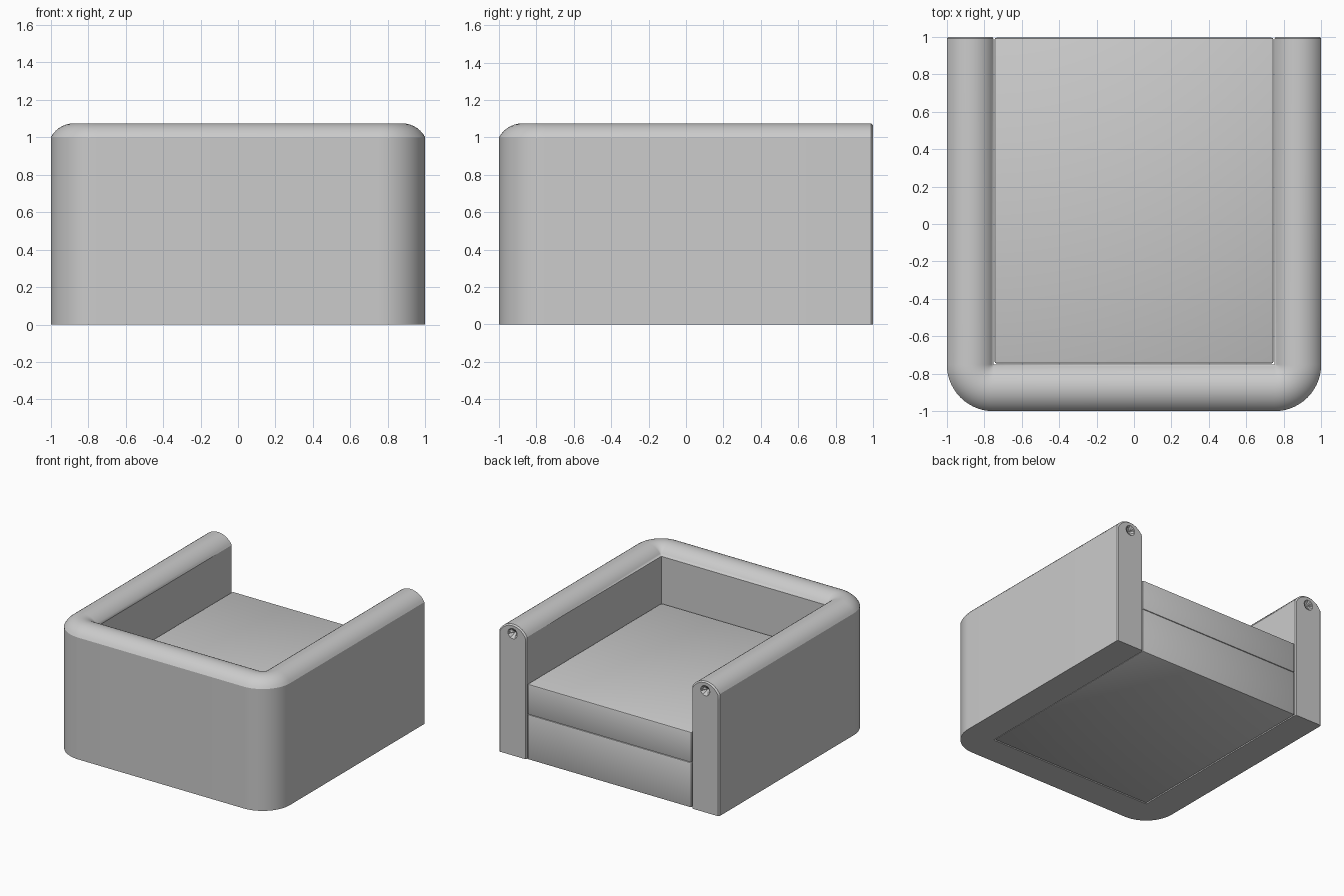
import bpy, bmesh
from math import sin, cos, pi, asin, hypot
from mathutils import Vector

cube = bpy.data.objects.get("Cube")
if cube:
    bpy.data.objects.remove(cube, do_unlink=True)

# One upholstery colour
GREY = (0.6, 0.6, 0.6, 1)
fabric = bpy.data.materials.new("grey_fabric")
fabric.use_nodes = True
fabric.diffuse_color = GREY
bsdf = next(n for n in fabric.node_tree.nodes if n.type == 'BSDF_PRINCIPLED')
bsdf.inputs["Base Color"].default_value = GREY

WALL, INNER, SHOULDER, RISE = 0.25, 0.75, 1.0, 0.075
MID = WALL / 2


def finish(name, bm):
    bmesh.ops.recalc_face_normals(bm, faces=bm.faces)
    mesh = bpy.data.meshes.new(name)
    bm.to_mesh(mesh)
    bm.free()
    mesh.materials.append(fabric)
    obj = bpy.data.objects.new(name, mesh)
    bpy.context.collection.objects.link(obj)
    bpy.ops.object.select_all(action='DESELECT')
    obj.select_set(True)
    bpy.context.view_layer.objects.active = obj
    bpy.ops.object.shade_smooth_by_angle(angle=pi / 6)
    return obj


def wall_profile(steps=14):
    """Cross-section: (distance outward from inner wall, height)."""
    radius = (MID ** 2 + RISE ** 2) / (2 * RISE)
    half = asin(MID / radius)
    centre = SHOULDER + RISE - radius
    side = [0, 0.78, 0.9, 0.96]
    arc = []
    for i in range(steps + 1):
        a = half * (2 * i / steps - 1)
        arc.append((MID + radius * sin(a), centre + radius * cos(a)))
    return [(0, z) for z in side] + arc + [(WALL, z) for z in reversed(side)]


def bridge(bm, a, b):
    n = len(a)
    for i in range(n):
        j = (i + 1) % n
        bm.faces.new((a[i], a[j], b[j], b[i]))


def arm_cap(bm, ring, profile, sign):
    """Softened arm end with a puckered dimple near the top."""
    def add(points, y):
        return [bm.verts.new((sign * (INNER + d), y, z)) for d, z in points]

    def circle(radius, pucker=0):
        pts = []
        for i, (d, z) in enumerate(profile):
            v = Vector((d - MID, z - SHOULDER)).normalized()
            r = radius + pucker * (i % 2)
            pts.append((MID + v.x * r, SHOULDER + v.y * r))
        return pts

    rim = [(MID + (d - MID) * 0.93, z - (0.01 if z > 0.95 else 0)) for d, z in profile]
    rings = [ring, add(rim, 1), add(circle(0.042), 1),
             add(circle(0.02, 0.01), 0.985)]
    for a, b in zip(rings, rings[1:]):
        bridge(bm, a, b)
    tip = bm.verts.new((sign * (INNER + MID), 0.965, SHOULDER))
    last = rings[-1]
    for i, v in enumerate(last):
        bm.faces.new((v, last[(i + 1) % len(last)], tip))


# Wrap-around back and arms: profile swept round two corners
profile = wall_profile()
TURNS = 14
stations = [(INNER, 0.99, 0)]
stations += [(INNER, -INNER, -pi / 2 * i / TURNS) for i in range(TURNS + 1)]
stations += [(-INNER, -INNER, -pi / 2 - pi / 2 * i / TURNS) for i in range(TURNS + 1)]
stations += [(-INNER, 0.99, -pi)]
bm = bmesh.new()
rings = [[bm.verts.new((x + cos(a) * d, y + sin(a) * d, z)) for d, z in profile]
         for x, y, a in stations]
for a, b in zip(rings, rings[1:]):
    bridge(bm, a, b)
arm_cap(bm, rings[0], profile, 1)
arm_cap(bm, rings[-1], profile, -1)
bmesh.ops.remove_doubles(bm, verts=bm.verts, dist=0.0001)
bmesh.ops.dissolve_degenerate(bm, edges=bm.edges, dist=0.0001)
finish("back_and_arms", bm)


# Seat base and cushion: softened blocks stacked between the arms
def block(name, z0, z1):
    bm = bmesh.new()
    bmesh.ops.create_cube(bm, size=1)
    for v in bm.verts:
        v.co = (v.co.x * 1.49, v.co.y * 1.74 + 0.125, z1 if v.co.z > 0 else z0)
    bmesh.ops.bevel(bm, geom=bm.edges[:], offset=0.01, segments=2,
                    profile=0.5, affect='EDGES')
    finish(name, bm)


block("seat_base", 0, 0.37)
block("seat_cushion", 0.37, 0.62)
